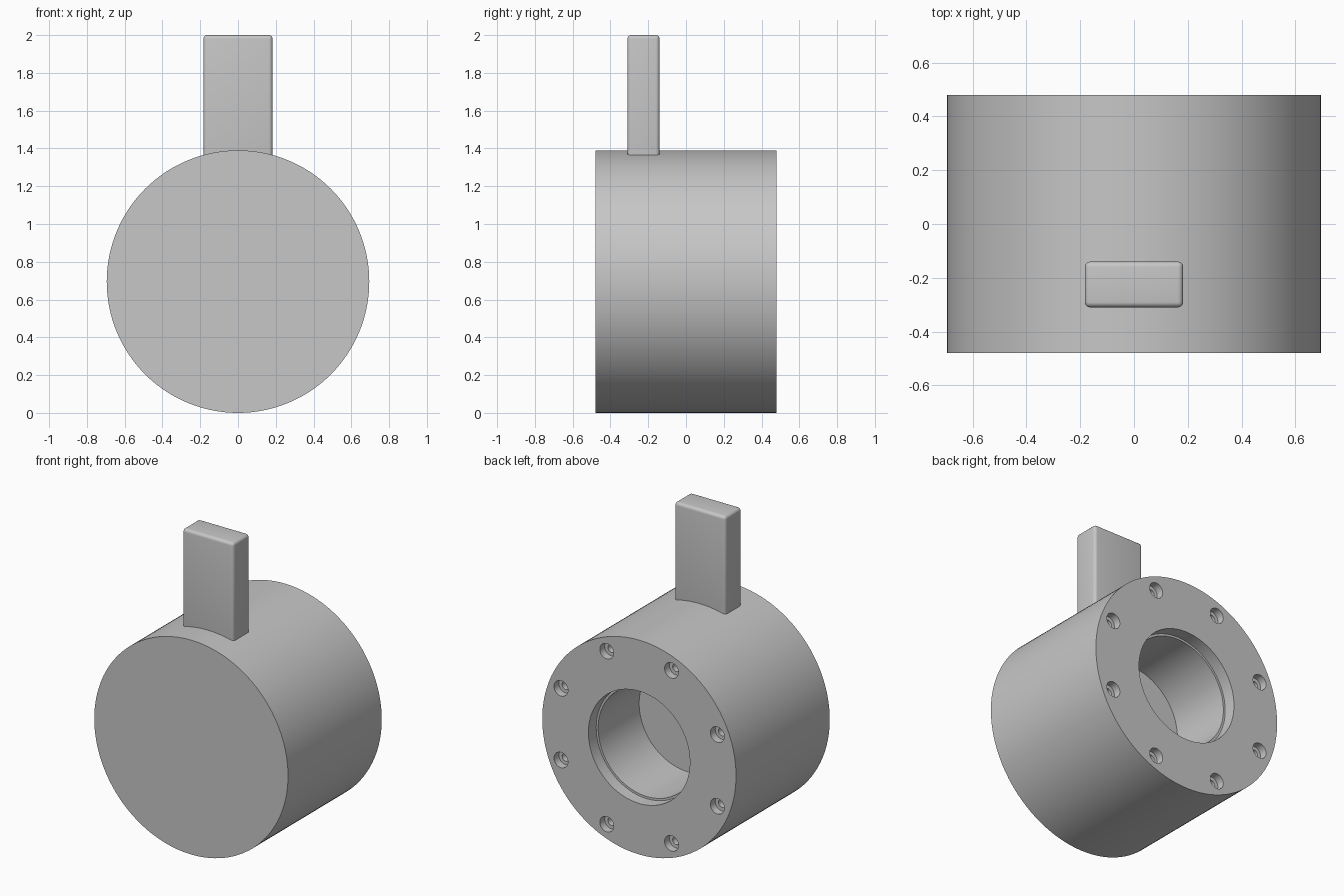
import bpy, bmesh, math
from mathutils import Matrix, Vector

if "Cube" in bpy.data.objects:
    bpy.data.objects.remove(bpy.data.objects["Cube"], do_unlink=True)

RADIUS, HALF = 0.695, 0.48
BOLT_CIRCLE, BOLTS = 0.607, 8

grey = bpy.data.materials.new("plain grey")
grey.use_nodes = True
colour = (0.57, 0.57, 0.57, 1)
grey.diffuse_color = colour
grey.node_tree.nodes["Principled BSDF"].inputs["Base Color"].default_value = colour


def lathe(bm, profile, steps, centre):
    """Spin (radius, y) points about the y axis through centre."""
    part = bmesh.new()
    verts = [part.verts.new((r, y, 0)) for r, y in profile]
    edges = [part.edges.new(pair) for pair in zip(verts, verts[1:])]
    bmesh.ops.spin(part, geom=verts + edges, cent=(0, 0, 0), axis=(0, 1, 0),
                   angle=math.tau, steps=steps, use_duplicate=False)
    bmesh.ops.remove_doubles(part, verts=part.verts, dist=1e-5)
    bmesh.ops.recalc_face_normals(part, faces=part.faces)
    bmesh.ops.translate(part, verts=part.verts, vec=centre)
    temp = bpy.data.meshes.new("temp")
    part.to_mesh(temp)
    part.free()
    bm.from_mesh(temp)
    bpy.data.meshes.remove(temp)


def make_object(name, bm):
    mesh = bpy.data.meshes.new(name)
    bm.to_mesh(mesh)
    bm.free()
    mesh.materials.append(grey)
    obj = bpy.data.objects.new(name, mesh)
    bpy.context.collection.objects.link(obj)
    return obj


def finish(obj):
    """Apply modifiers and smooth the rounded surfaces."""
    bpy.ops.object.select_all(action="DESELECT")
    obj.select_set(True)
    bpy.context.view_layer.objects.active = obj
    for mod in list(obj.modifiers):
        bpy.ops.object.modifier_apply(modifier=mod.name)
    bpy.ops.object.shade_smooth_by_angle(angle=math.radians(30))


# Drum with a stepped blind bore in the back
bm = bmesh.new()
lathe(bm, [(0, -HALF), (RADIUS, -HALF), (RADIUS, HALF), (0.364, HALF),
           (0.364, HALF - 0.08), (0.35, HALF - 0.08),
           (0.35, HALF - 0.5), (0, HALF - 0.5)], 128, (0, 0, RADIUS))
drum = make_object("drum", bm)

# Ring of counterbored bolt holes
bm = bmesh.new()
for i in range(BOLTS):
    a = math.tau * (i + 0.5) / BOLTS
    lathe(bm, [(0, 0.1), (0.05, 0.1), (0.05, -0.05), (0.027, -0.05),
               (0.027, -0.2), (0, -0.2)], 32,
          (BOLT_CIRCLE * math.cos(a), HALF, RADIUS + BOLT_CIRCLE * math.sin(a)))
cutter = make_object("bolt_hole_cutter", bm)
cutter.hide_render = True
cut = drum.modifiers.new("bolt holes", "BOOLEAN")
cut.operation, cut.solver, cut.object = "DIFFERENCE", "EXACT", cutter
finish(drum)
bpy.data.objects.remove(cutter, do_unlink=True)

# Upright handle with rounded edges, rooted in the drum
low, high = Vector((-0.183, -0.31, 1.3)), Vector((0.183, -0.14, 2.0))
bm = bmesh.new()
bmesh.ops.create_cube(bm, size=1, matrix=Matrix.Translation((low + high) / 2)
                      @ Matrix.Diagonal((*(high - low), 1)))
handle = make_object("handle", bm)
bevel = handle.modifiers.new("rounded edges", "BEVEL")
bevel.width, bevel.segments = 0.02, 5
finish(handle)
